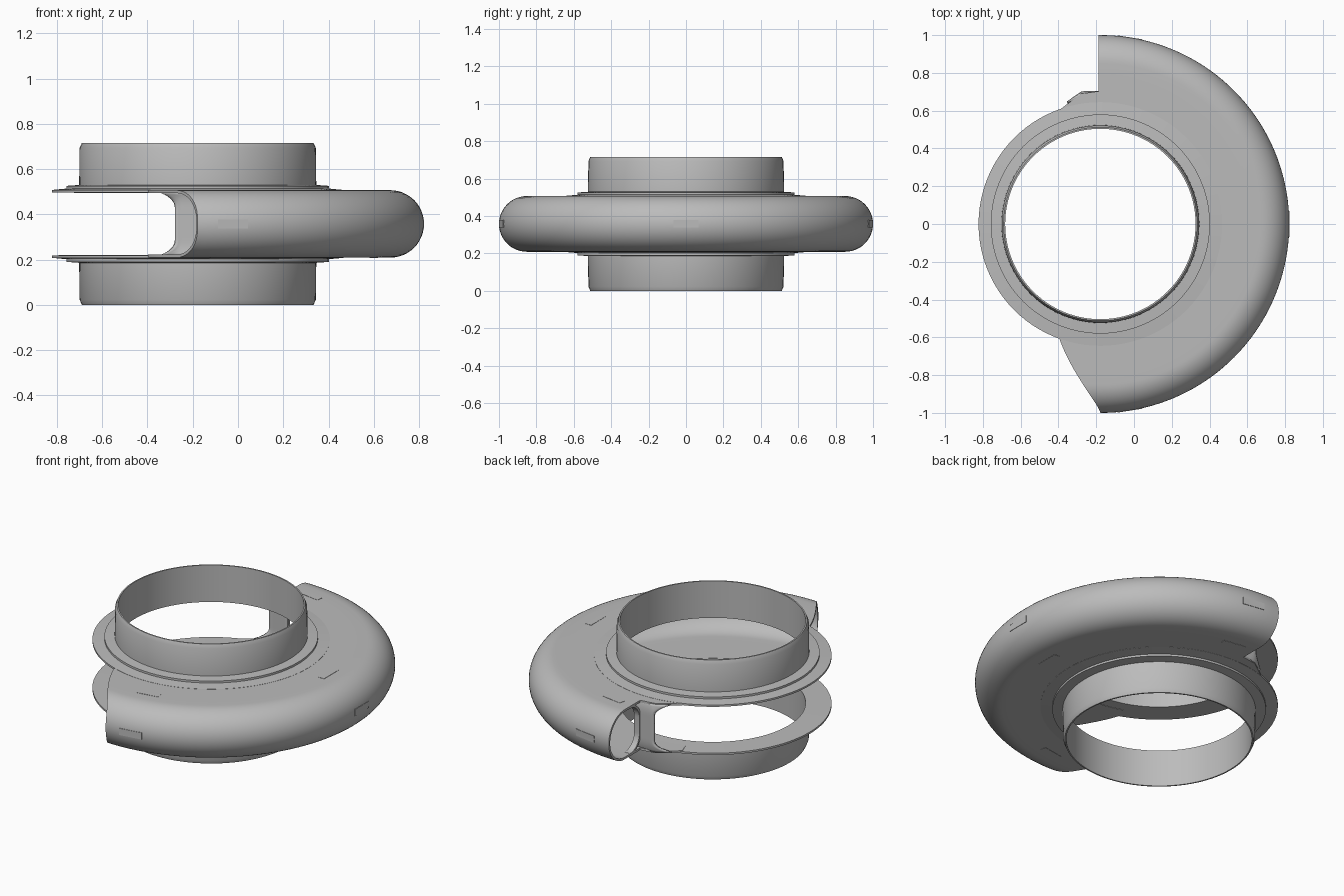
import bpy, bmesh, math
from mathutils import Matrix, Vector

if "Cube" in bpy.data.objects:
    bpy.data.objects.remove(bpy.data.objects["Cube"])

CX = -0.178      # axis of the bore
MID = 0.358      # mid height
HALF = 0.149     # half height of the scroll
WALL = 0.013

grey = bpy.data.materials.new("plain grey")
grey.use_nodes = True
grey.diffuse_color = (0.5, 0.5, 0.5, 1)
grey.node_tree.nodes["Principled BSDF"].inputs["Base Color"].default_value = (0.5, 0.5, 0.5, 1)


def finish(name, bm, smooth=True):
    bmesh.ops.recalc_face_normals(bm, faces=bm.faces)
    mesh = bpy.data.meshes.new(name)
    bm.to_mesh(mesh)
    bm.free()
    mesh.materials.append(grey)
    obj = bpy.data.objects.new(name, mesh)
    bpy.context.collection.objects.link(obj)
    if smooth:
        bpy.ops.object.select_all(action='DESELECT')
        obj.select_set(True)
        bpy.context.view_layer.objects.active = obj
        bpy.ops.object.shade_smooth_by_angle(angle=math.radians(35))
    return obj


def polar(r, deg, z):
    a = math.radians(deg)
    return Vector((CX + r * math.cos(a), r * math.sin(a), MID + z))


def sweep(name, outer, inner, start, end, steps):
    """Sweep a walled section around the axis; the end angles depend on radius."""
    bm = bmesh.new()
    loop = outer + inner[::-1]
    n, m = len(loop), len(outer)
    rows = []
    for i in range(steps + 1):
        t = i / steps
        rows.append([bm.verts.new(polar(r, start(r) * (1 - t) + end(r) * t, z)) for r, z in loop])
    for a, b in zip(rows, rows[1:]):
        for j in range(n):
            k = (j + 1) % n
            bm.faces.new((a[j], a[k], b[k], b[j]))
    for row in (rows[0], rows[-1]):
        for j in range(m - 1):
            bm.faces.new((row[j], row[j + 1], row[n - 2 - j], row[n - 1 - j]))
    return finish(name, bm)


# Collars: short tube, step and thin flange, above and below
collar = [(0.504, 0.137), (0.645, 0.139), (0.645, 0.150), (0.58, 0.156), (0.58, 0.168),
          (0.524, 0.172), (0.522, 0.335), (0.512, 0.358), (0.504, 0.358)]
for name, side in (("upper_collar", 1), ("lower_collar", -1)):
    bm = bmesh.new()
    ring = [bm.verts.new(polar(r, 0, z * side)) for r, z in collar]
    edges = [bm.edges.new((ring[i], ring[(i + 1) % len(ring)])) for i in range(len(ring))]
    bmesh.ops.spin(bm, geom=ring + edges, cent=(CX, 0, 0), axis=(0, 0, 1),
                   angle=math.tau, steps=96, use_merge=True)
    bmesh.ops.remove_doubles(bm, verts=bm.verts, dist=1e-5)
    finish(name, bm)


# Scroll: flat cheeks joined by a half-round outer wall
def scroll_section(inset):
    h = HALF - inset
    cheek = [(r, h) for r in (0.57, 0.64, 0.655, 0.67, 0.685, 0.697, 0.703, 0.74, 0.79)]
    arc = [(0.851 + h * math.cos(a), h * math.sin(a))
           for a in (math.pi * (0.5 - i / 24) for i in range(25))]
    return cheek + arc + [(r, -z) for r, z in cheek[::-1]]


def inlet_end(r):
    return -90 - 20 * max(0, min(1, (1 - r) / 0.36)) ** 1.3


def outlet_end(r):
    if r > 0.7:
        return 90 + math.degrees(math.asin(0.01 / r))
    return 98.3 + 11.7 * min(1, (0.697 - r) / 0.057) ** 1.2


sweep("scroll_shell", scroll_section(0), scroll_section(WALL), inlet_end, outlet_end, 80)


# Outlet lip: rounded inner side that closes the tube at its end
def lip_section(inset):
    rad, h, pts = 0.1 - inset, HALF - 0.001, []
    for side in (1, -1):
        corner = [(0.797 - rad * math.sin(a), side * (h - 0.1 + rad * math.cos(a)))
                  for a in (math.pi / 2 * i / 10 for i in range(11))]
        pts += corner if side > 0 else corner[::-1]
    return pts


sweep("outlet_lip", lip_section(0), lip_section(WALL), lambda r: 88.0,
      lambda r: 90 + math.degrees(math.asin(0.01 / r)), 4)

# Tongue: upright wall beside the outlet, flaring into both cheeks
bm = bmesh.new()
rows = []
for i in range(25):
    s = -1 + i / 12
    flare = max(0, (abs(s) - 0.5) / 0.5) ** 2.5
    left = -0.1 - 0.075 * flare
    row = []
    for j in range(9):
        x = left + (0.02 - left) * j / 8
        y = 0.697 - 0.55 * max(0, -x - 0.095) - 0.01 * flare
        row.append(bm.verts.new((CX + x, y, MID + s * (HALF - 0.007))))
    rows.append(row)
for a, b in zip(rows, rows[1:]):
    for j in range(8):
        bm.faces.new((a[j], a[j + 1], b[j + 1], b[j]))
tongue = finish("outlet_tongue", bm)
mod = tongue.modifiers.new("wall", 'SOLIDIFY')
mod.thickness = WALL
mod.offset = 0


# Thin marker plates on the outer wall and both cheeks
def marker(name, r, deg, z, size):
    bm = bmesh.new()
    bmesh.ops.create_cube(bm, size=1)
    bm.transform(Matrix.Translation(polar(r, deg, z)) @ Matrix.Rotation(math.radians(deg), 4, 'Z')
                 @ Matrix.Diagonal((*size, 1)))
    finish(name, bm, smooth=False)


for place, deg in (("front", -81), ("side", 0), ("back", 81)):
    marker(place + "_wall_marker", 0.998, deg, 0, (0.005, 0.135, 0.04))
    for level, side in (("upper", 1), ("lower", -1)):
        marker(f"{place}_{level}_marker", 0.778, deg, side * HALF, (0.037, 0.135, 0.003))
